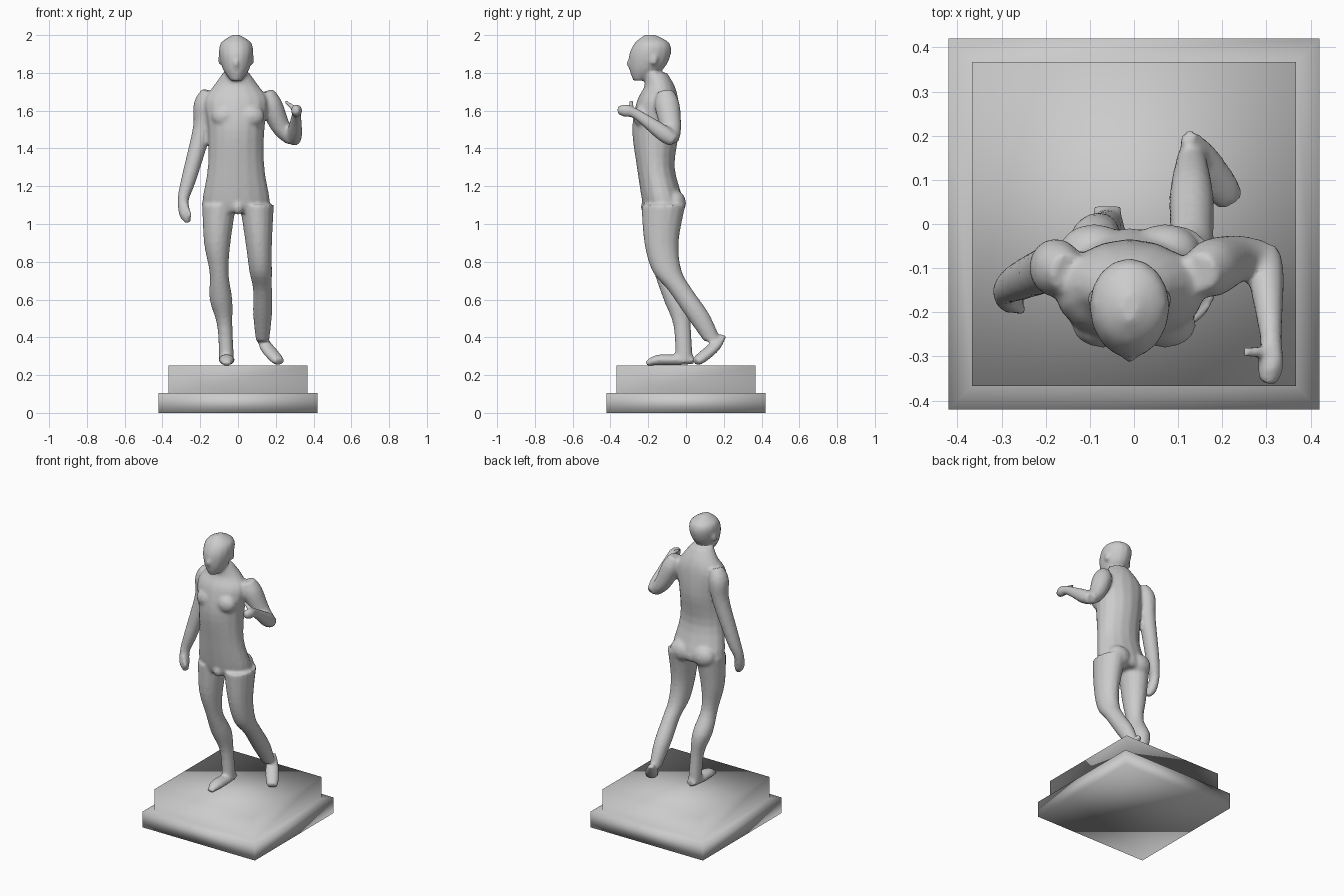
import bpy
import bmesh
from math import cos, sin, tau
from mathutils import Vector, Matrix

default_cube = bpy.data.objects.get("Cube")
if default_cube:
    bpy.data.objects.remove(default_cube, do_unlink=True)

# One plain grey stone for everything
stone = bpy.data.materials.new("grey_stone")
stone.use_nodes = True
grey = (.6, .6, .6, 1)
stone.diffuse_color = grey
stone.node_tree.nodes["Principled BSDF"].inputs["Base Color"].default_value = grey

UP = Vector((0, 0, 1))
SIDE = Vector((1, 0, 0))


def finish(bm, name):
    """Turn a bmesh into a smooth stone object."""
    bmesh.ops.recalc_face_normals(bm, faces=bm.faces)
    mesh = bpy.data.meshes.new(name)
    bm.to_mesh(mesh)
    bm.free()
    mesh.materials.append(stone)
    mesh.shade_smooth()
    obj = bpy.data.objects.new(name, mesh)
    bpy.context.scene.collection.objects.link(obj)
    return obj


def skin_loops(bm, loops):
    """Bridge successive vertex loops and cap both ends."""
    for low, high in zip(loops, loops[1:]):
        count = len(low)
        for i in range(count):
            j = (i + 1) % count
            bm.faces.new((low[i], low[j], high[j], high[i]))
    bm.faces.new(loops[0][::-1])
    bm.faces.new(loops[-1])


def flow(rings, steps=4):
    """Fill in a smooth run of rings between the given ones."""
    points = [Vector(ring) for ring in rings]
    padded = [points[0], *points, points[-1]]
    result = []
    for before, start, end, after in zip(padded, padded[1:], padded[2:], padded[3:]):
        leave = (end - before) / 2
        arrive = (after - start) / 2
        for step in range(steps):
            t = step / steps
            blend = t * t * (3 - 2 * t)
            result.append(start + (end - start) * blend
                          + leave * (t * (1 - t) * (1 - t))
                          - arrive * (t * t * (1 - t)))
    return result + [points[-1]]


def loft(bm, rings, level=False, side=SIDE, sides=16):
    """Loft ellipses (x, y, z, half width, half depth) along a path.
    Level rings stay horizontal, others stand square to the path."""
    rings = flow(rings)
    centres = [Vector(ring[:3]) for ring in rings]
    loops = []
    for k, ring in enumerate(rings):
        ahead = centres[min(k + 1, len(rings) - 1)]
        behind = centres[max(k - 1, 0)]
        along = UP if level else (ahead - behind).normalized()
        across = (side - along * side.dot(along)).normalized()
        deep = along.cross(across)
        angles = [tau * i / sides for i in range(sides)]
        loops.append([bm.verts.new(centres[k] + across * ring[3] * cos(angle)
                                   + deep * ring[4] * sin(angle))
                      for angle in angles])
    skin_loops(bm, loops)


def trunk(bm, rings, x=-.01):
    """Loft level rings (y, z, half width, half depth) about the body axis."""
    loft(bm, [(x, *ring) for ring in rings], level=True)


def limb(bm, rings, depth=1, **options):
    """Loft rings (x, y, z, radius) whose depth is a fixed share of the radius."""
    loft(bm, [(*ring, ring[-1] * depth) for ring in rings], **options)


def lump(bm, centre, radii):
    """Add an ellipsoid of muscle or a small feature."""
    matrix = Matrix.Translation(centre) @ Matrix.Diagonal((*radii, 1))
    bmesh.ops.create_uvsphere(bm, u_segments=16, v_segments=10, radius=1, matrix=matrix)


def thigh(s):
    """Rings from hip to mid thigh on one side."""
    return [(s * .1, -.12, 1.1, .09), (s * .11, -.13, .9, .07)]


def shoulder(s):
    """Rings over the shoulder cap on one side."""
    return [(s * .15, -.11, 1.7, .04), (s * .175, -.1, 1.63, .06)]


# Stepped square plinth, smooth across its edges
plinth = bmesh.new()
foot, block, ledge, top = .42, .367, .105, .25
corners = [(-1, -1), (1, -1), (1, 1), (-1, 1)]
skin_loops(plinth, [[plinth.verts.new((x * half, y * half, z)) for x, y in corners]
                    for half, z in [(foot, 0), (foot, ledge), (block, ledge), (block, top)]])
finish(plinth, "plinth")

body = bmesh.new()

# Torso and neck
trunk(body, [
    (-.12, 1.06, .14, .09),
    (-.12, 1.11, .18, .11),
    (-.16, 1.3, .15, .1),
    (-.16, 1.5, .15, .125),
    (-.15, 1.65, .17, .11),
    (-.14, 1.73, .12, .08),
    (-.16, 1.8, .07, .06)])

# Head with nose
trunk(body, [
    (-.25, 1.76, .03, .03),
    (-.21, 1.82, .07, .09),
    (-.19, 1.9, .09, .11),
    (-.18, 1.96, .08, .09),
    (-.19, 2, .02, .03)])
lump(body, (-.01, -.29, 1.85), (.015, .025, .03))

# Paired ears, chest muscles and buttocks, then the groin
for s in (-1, 1):
    lump(body, (s * .085 - .01, -.17, 1.87), (.01, .02, .03))
    lump(body, (s * .07, -.23, 1.57), (.07, .05, .06))
    lump(body, (s * .08 - .01, -.06, 1.11), (.08, .06, .07))
lump(body, (0, -.21, 1.09), (.03, .03, .04))

# Standing right leg and flat foot
limb(body, thigh(-1) + [
    (-.1, -.11, .74, .05),
    (-.09, -.05, .6, .06),
    (-.07, -.02, .46, .04),
    (-.06, -.01, .27, .04)], depth=1.15, level=True)
limb(body, [
    (-.06, .04, .28, .03),
    (-.06, -.05, .28, .04),
    (-.06, -.15, .28, .04),
    (-.06, -.21, .26, .02)], depth=.7)

# Trailing left leg and lifted foot
limb(body, thigh(1) + [
    (.12, -.1, .75, .06),
    (.13, -.03, .65, .05),
    (.13, .06, .52, .05),
    (.13, .14, .38, .035)], depth=1.3, level=True)
limb(body, [
    (.12, .2, .41, .02),
    (.15, .15, .35, .04),
    (.2, .08, .29, .04),
    (.22, .05, .27, .03)], depth=.7, side=Vector((.8, .6, 0)))

# Hanging right arm with hand and thumb
limb(body, shoulder(-1) + [
    (-.19, -.1, 1.5, .05),
    (-.26, -.13, 1.24, .04),
    (-.29, -.15, 1.13, .03),
    (-.28, -.17, 1.05, .03),
    (-.26, -.18, 1.01, .015)], depth=1.1)
limb(body, [(-.28, -.18, 1.1, .015), (-.25, -.2, 1.04, .01)])

# Bent left arm: upper arm, forearm with fist, thumb
limb(body, shoulder(1) + [
    (.23, -.08, 1.51, .05),
    (.29, -.08, 1.45, .04)], depth=1.1)
limb(body, [
    (.3, -.06, 1.44, .03),
    (.3, -.12, 1.48, .04),
    (.31, -.26, 1.58, .025),
    (.31, -.32, 1.6, .03),
    (.3, -.36, 1.6, .02)], depth=1.1)
limb(body, [(.3, -.29, 1.61, .015), (.25, -.29, 1.65, .01)], side=UP)

# Fuse the parts into one carved figure and soften the joins
figure = finish(body, "standing_figure")
fuse = figure.modifiers.new("fuse", "REMESH")
fuse.mode = "VOXEL"
fuse.voxel_size = .01
fuse.use_smooth_shade = True
soften = figure.modifiers.new("soften", "SMOOTH")
soften.iterations = 4
bpy.context.view_layer.objects.active = figure
figure.select_set(True)
for modifier in (fuse.name, soften.name):
    bpy.ops.object.modifier_apply(modifier=modifier)
